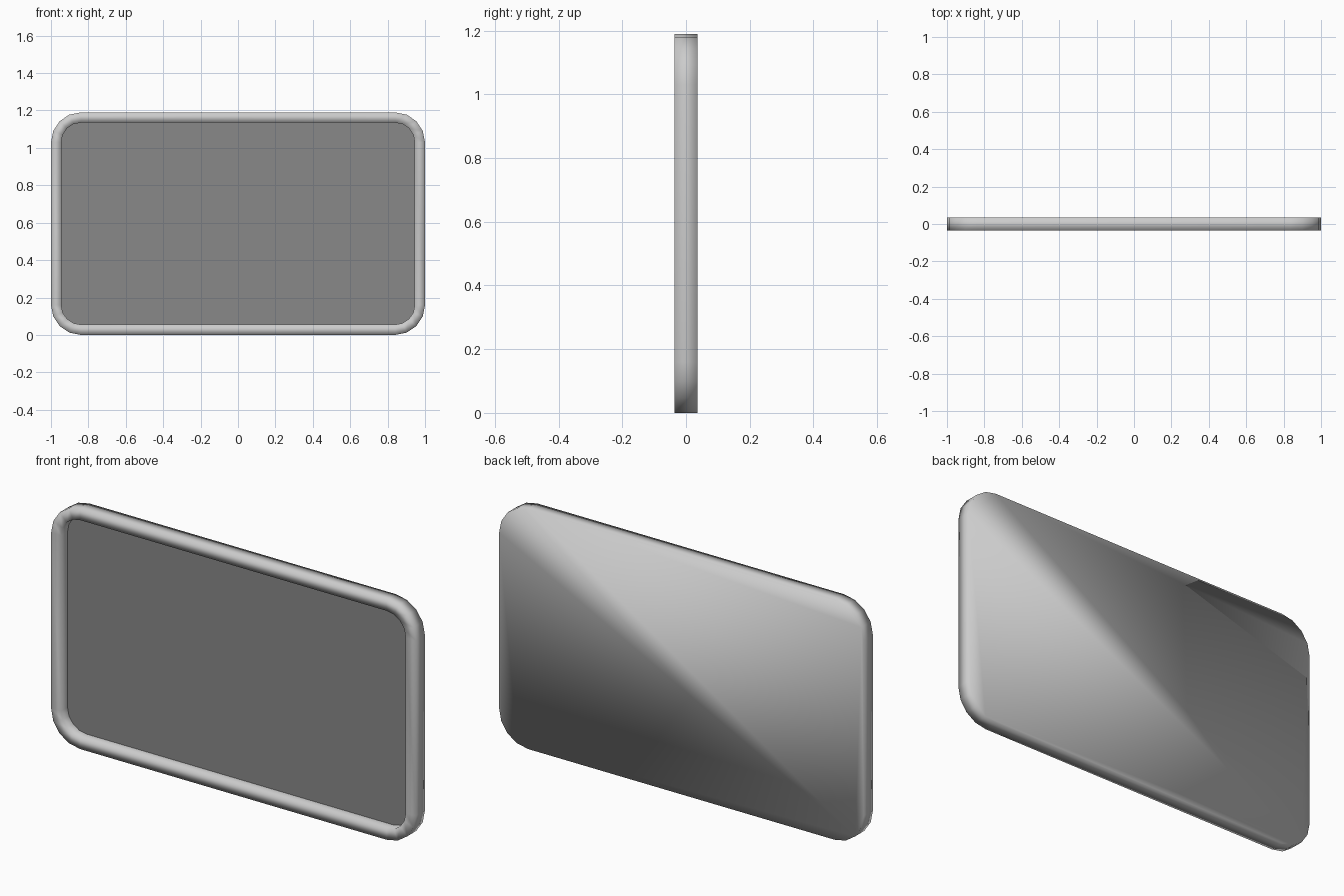
import bpy, bmesh, math

if "Cube" in bpy.data.objects:
    bpy.data.objects.remove(bpy.data.objects["Cube"])

W, H, D = 1.0, 1.19, 0.036      # half width, height, half depth
R, RIM = 0.16, 0.055            # corner radius, rim width
SCREEN_Y = 0.014                # depth position of the recessed screen
SEG = 4                         # segments per corner


def outline(inset, y):
    """Rounded rectangle in the xz plane."""
    r = R - inset
    pts = []
    for q, (sx, sz) in enumerate([(1, 1), (-1, 1), (-1, -1), (1, -1)]):
        for i in range(SEG + 1):
            a = math.radians(90 * q + 90 * i / SEG)
            pts.append((sx * (W - R) + r * math.cos(a), y,
                        H / 2 + sz * (H / 2 - R) + r * math.sin(a)))
    return pts


def build(name, loops, cap_first=False, smooth=True):
    bm = bmesh.new()
    rings = [[bm.verts.new(p) for p in loop] for loop in loops]
    for a, b in zip(rings, rings[1:]):
        n = len(a)
        for i in range(n):
            j = (i + 1) % n
            bm.faces.new((a[i], a[j], b[j], b[i]))
    if cap_first:
        bm.faces.new(rings[0][::-1])
    for f in bm.faces:
        f.smooth = smooth
    mesh = bpy.data.meshes.new(name)
    bm.to_mesh(mesh)
    bm.free()
    obj = bpy.data.objects.new(name, mesh)
    bpy.context.collection.objects.link(obj)
    return obj


# Casing: flat back, outer wall, front rim and inner wall
build("casing", [outline(0, D), outline(0, -D),
                 outline(RIM, -D), outline(RIM, SCREEN_Y)], cap_first=True)

# Recessed flat screen
screen = build("screen", [outline(RIM, SCREEN_Y)], cap_first=True, smooth=False)
screen.data.flip_normals()
mat = bpy.data.materials.new("dark_grey")
mat.diffuse_color = (0.25, 0.25, 0.25, 1)
mat.use_nodes = True
mat.node_tree.nodes["Principled BSDF"].inputs["Base Color"].default_value = mat.diffuse_color
screen.data.materials.append(mat)
